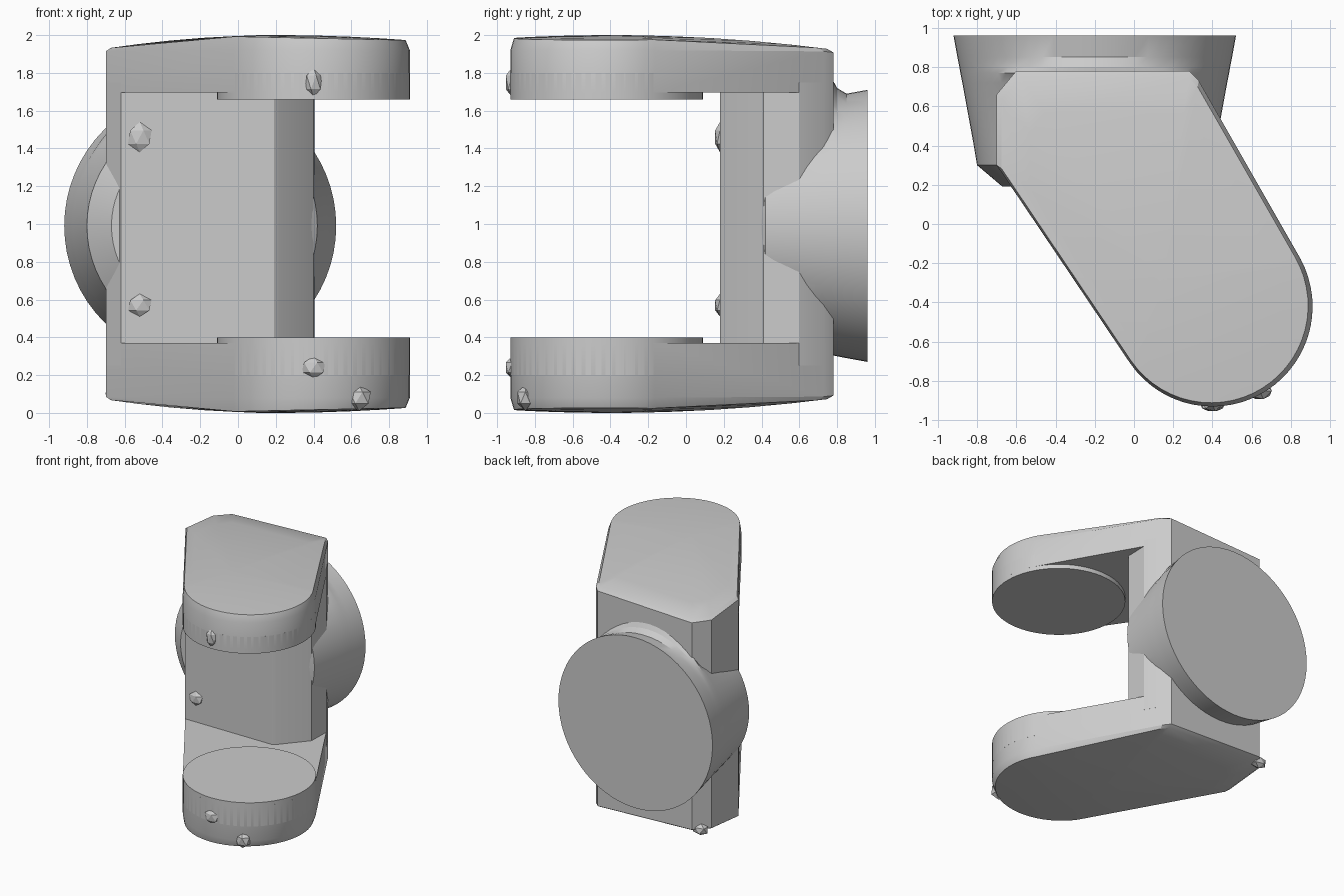
import bpy, bmesh
from math import sin, cos, radians, pi
from mathutils import Vector

cube = bpy.data.objects.get("Cube")
if cube:
    bpy.data.objects.remove(cube, do_unlink=True)

grey = bpy.data.materials.new("plain_grey")
grey.use_nodes = True
COLOUR = (0.6, 0.6, 0.6, 1)
grey.diffuse_color = COLOUR
grey.node_tree.nodes["Principled BSDF"].inputs["Base Color"].default_value = COLOUR


def finish(bm, name, smooth=True):
    bmesh.ops.recalc_face_normals(bm, faces=bm.faces)
    mesh = bpy.data.meshes.new(name)
    bm.to_mesh(mesh)
    bm.free()
    mesh.materials.append(grey)
    ob = bpy.data.objects.new(name, mesh)
    bpy.context.collection.objects.link(ob)
    if smooth:
        bpy.ops.object.select_all(action="DESELECT")
        ob.select_set(True)
        bpy.context.view_layer.objects.active = ob
        bpy.ops.object.shade_smooth_by_angle(angle=radians(25))
    return ob


def loft(rings, name):
    """Skin a stack of equal-length rings and cap both ends."""
    bm = bmesh.new()
    loops = [[bm.verts.new(p) for p in ring] for ring in rings]
    for a, b in zip(loops, loops[1:]):
        for i in range(len(a)):
            j = (i + 1) % len(a)
            bm.faces.new((a[i], a[j], b[j], b[i]))
    bm.faces.new(loops[0])
    bm.faces.new(loops[-1])
    return finish(bm, name)


# Arm outline: chamfered back corner, tapering sides, round nose
PIVOT, NOSE = (0.40, -0.42), 0.51
back = [(0.33, 0.73), (0.28, 0.78), (-0.60, 0.78), (-0.70, 0.66), (-0.70, 0.30)]
nose = [(PIVOT[0] + NOSE * cos(a), PIVOT[1] + NOSE * sin(a))
        for a in (radians(-146 + 176 * i / 28) for i in range(29))]
outline = back + nose
CENTRE = Vector((0.15, -0.30))


def dome(x, y):
    return 2.0 - 0.055 * ((x - 0.2) ** 2 + (y + 0.4) ** 2)


def arm(name, inner, pad_z, lower):
    def place(x, y, z):
        return (x, y, 2 - z if lower else z)
    rings = [[place(x, y, inner) for x, y in outline],
             [place(x, y, min(dome(x, y) - 0.015, 1.92)) for x, y in outline]]
    for s in (0.97, 0.8, 0.6, 0.4, 0.2, 0.04):
        pts = [CENTRE + s * (Vector(p) - CENTRE) for p in outline]
        rings.append([place(p.x, p.y, dome(p.x, p.y)) for p in pts])
    loft(rings, name)
    # Round bearing pad on the inner face of the nose
    pad = [(PIVOT[0] + NOSE * cos(2 * pi * i / 64), PIVOT[1] + NOSE * sin(2 * pi * i / 64))
           for i in range(64)]
    loft([[place(x, y, z) for x, y in pad] for z in (pad_z, 1.80)], name + "_pad")


arm("upper_arm", 1.695, 1.66, False)
arm("lower_arm", 1.63, 1.60, True)

# Upright web joining the arms
web = [(-0.62, 0.18), (0.19, 0.18), (0.22, 0.20), (0.40, 0.41), (0.405, 0.60)] + back
loft([[(x, y, z) for x, y in web] for z in (0.25, 1.75)], "web")

# Conical rear boss, flared into the back of the web at the top
BOSS_X, BOSS_Z, SIDES = -0.20, 0.99, 64


def boss_ring(y, r, limit=1.0, flare=0.0):
    ring = []
    for i in range(SIDES):
        a = 2 * pi * i / SIDES
        rr = r + flare * max(0, sin(a)) ** 6
        ring.append((min(BOSS_X + rr * cos(a), limit), y, BOSS_Z + rr * sin(a)))
    return ring


loft([boss_ring(0.96, 0.72), boss_ring(0.85, 0.70), boss_ring(0.80, 0.69, flare=0.04),
      boss_ring(0.77, 0.685, flare=0.10), boss_ring(0.72, 0.675), boss_ring(0.42, 0.62),
      boss_ring(0.30, 0.60, 0.26), boss_ring(0.19, 0.47, 0.17)], "rear_boss")

# Small faceted nubs on the web and arms
nubs = {
    "web_nub_upper": ((-0.52, 0.18, 1.46), (0.07, 0.03, 0.08)),
    "web_nub_lower": ((-0.52, 0.18, 0.57), (0.07, 0.03, 0.06)),
    "upper_arm_nub": ((0.40, -0.92, 1.75), (0.05, 0.04, 0.08)),
    "lower_arm_nub": ((0.40, -0.92, 0.24), (0.07, 0.04, 0.06)),
    "nose_nub": ((0.64, -0.85, 0.08), (0.07, 0.05, 0.07)),
    "corner_nub": ((-0.64, 0.72, 0.12), (0.07, 0.05, 0.05)),
}
for name, (pos, size) in nubs.items():
    bm = bmesh.new()
    bmesh.ops.create_icosphere(bm, subdivisions=1, radius=1)
    for v in bm.verts:
        v.co = Vector(pos) + Vector(c * s for c, s in zip(v.co, size))
    finish(bm, name, smooth=False)
